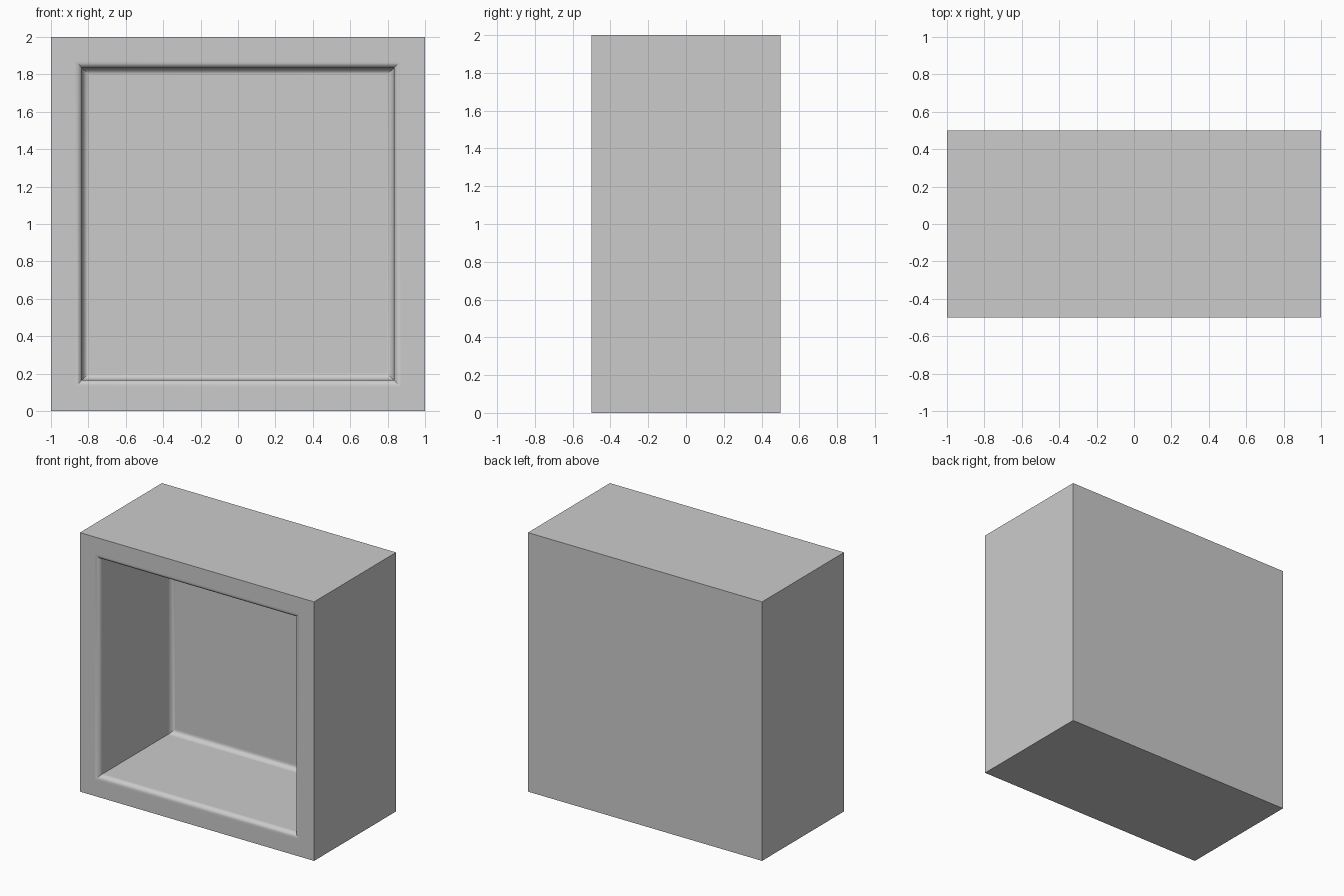
import bpy, bmesh
from math import radians
from mathutils import Vector

if "Cube" in bpy.data.objects:
    bpy.data.objects.remove(bpy.data.objects["Cube"])

WIDTH, DEPTH, HEIGHT = 2.0, 1.0, 2.0
WALL = 0.167      # frame thickness around the recess
RECESS = 0.87     # depth of the recess
ROUND = 0.037     # rounding at the rim and at the back of the recess

bm = bmesh.new()

# Solid block standing on the ground
bmesh.ops.create_cube(bm, size=1)
bmesh.ops.scale(bm, vec=(WIDTH, DEPTH, HEIGHT), verts=bm.verts)
bmesh.ops.translate(bm, vec=(0, 0, HEIGHT / 2), verts=bm.verts)

# Recess: inset the front face, then push a second loop inwards
front = min(bm.faces, key=lambda f: f.calc_center_median().y)
bmesh.ops.inset_region(bm, faces=[front], thickness=WALL, use_even_offset=True)
rim = list(front.edges)
back = bmesh.ops.extrude_discrete_faces(bm, faces=[front])["faces"][0]
bmesh.ops.translate(bm, vec=Vector((0, RECESS, 0)), verts=back.verts)

# Rounded rim and rounded back corner
rim = [e for e in rim if e.is_valid]
if len(rim) < 4 or any(e in rim for e in back.edges):
    inside = lambda v: abs(v.co.x) < WIDTH / 2 - 0.01 and v.co.y < -DEPTH / 2 + 0.01
    rim = [e for e in bm.edges if all(inside(v) for v in e.verts)]
edges = list(set(rim) | set(back.edges))
rounded = bmesh.ops.bevel(bm, geom=edges, offset=ROUND, offset_type='OFFSET',
                          segments=6, profile=0.5, affect='EDGES')["faces"]
bmesh.ops.recalc_face_normals(bm, faces=bm.faces)

# Smooth roundings, crisp mitres and flat panels
for f in rounded:
    f.smooth = True
for e in bm.edges:
    e.smooth = e.calc_face_angle(0) < radians(30)

mesh = bpy.data.meshes.new("box_frame")
bm.to_mesh(mesh)
bm.free()
bpy.context.collection.objects.link(bpy.data.objects.new("box_frame", mesh))
